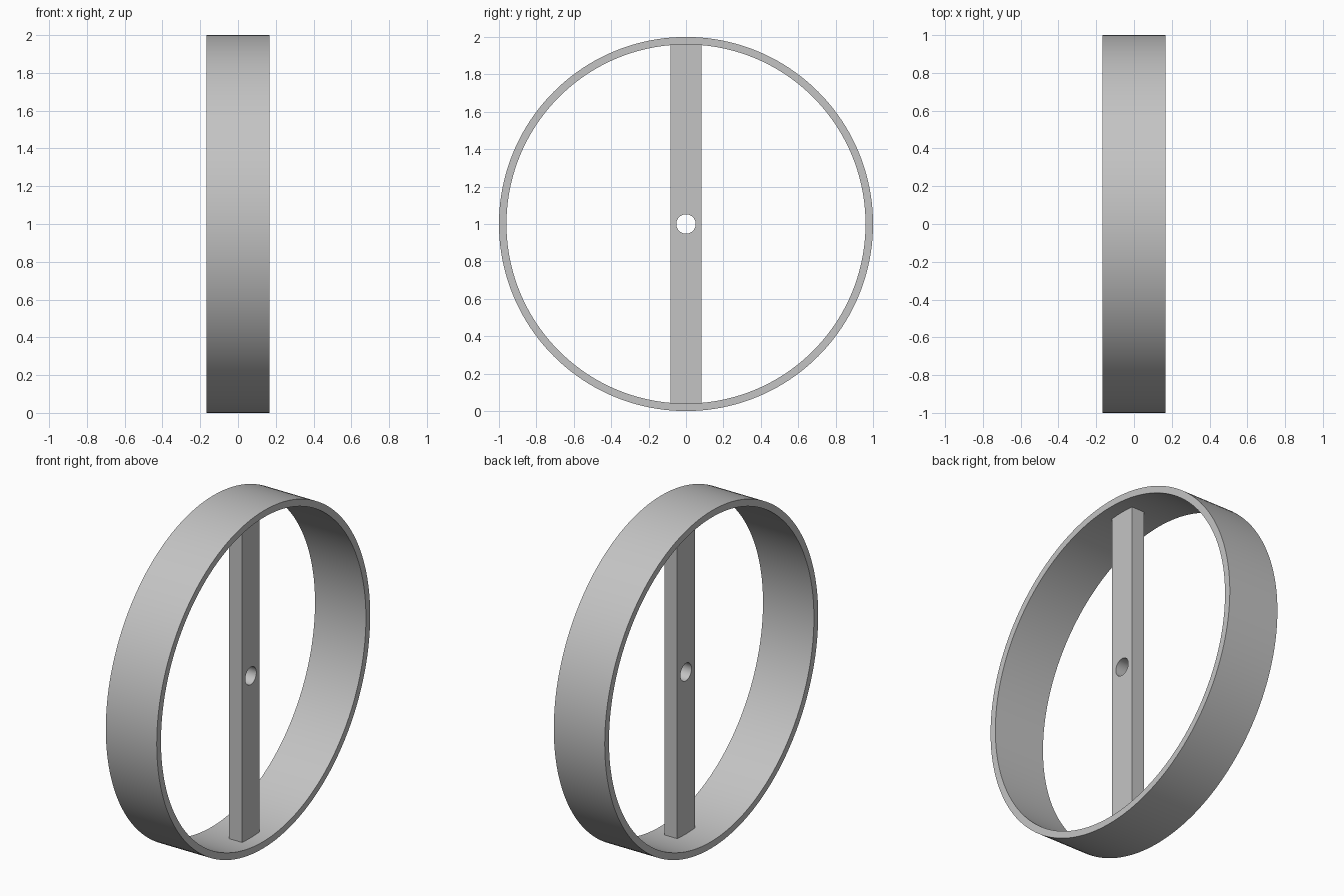
import bpy
import bmesh
from math import pi, radians, sin, cos, sqrt

RADIUS, INNER = 1.0, 0.96        # ring radii
HALF_WIDTH = 0.167               # half the ring width along x
BAR_HALF, BAR_DEPTH = 0.083, 0.084
HOLE = 0.052
SEGMENTS = 160

cube = bpy.data.objects.get("Cube")
if cube:
    bpy.data.objects.remove(cube, do_unlink=True)

grey = bpy.data.materials.new("plain_grey")
grey.use_nodes = True
colour = (0.55, 0.55, 0.55, 1)
grey.diffuse_color = colour
grey.node_tree.nodes["Principled BSDF"].inputs["Base Color"].default_value = colour


def circle(radius, count):
    return [(radius * cos(2 * pi * i / count), radius * sin(2 * pi * i / count))
            for i in range(count)]


def extruded_plate(name, outlines, x0, x1):
    """Fill closed (y, z) outlines, holes included, and extrude along x."""
    bm = bmesh.new()
    edges = []
    for outline in outlines:
        verts = [bm.verts.new((x0, y, z + RADIUS)) for y, z in outline]
        edges += [bm.edges.new((a, b)) for a, b in zip(verts, verts[1:] + verts[:1])]
    bmesh.ops.triangle_fill(bm, edges=edges, use_beauty=True)
    result = bmesh.ops.extrude_face_region(bm, geom=bm.faces[:], use_keep_orig=True)
    moved = [v for v in result["geom"] if isinstance(v, bmesh.types.BMVert)]
    bmesh.ops.translate(bm, vec=(x1 - x0, 0, 0), verts=moved)
    bmesh.ops.recalc_face_normals(bm, faces=bm.faces[:])
    bmesh.ops.dissolve_limit(bm, angle_limit=radians(0.1), verts=bm.verts[:], edges=bm.edges[:])
    mesh = bpy.data.meshes.new(name)
    bm.to_mesh(mesh)
    bm.free()
    mesh.materials.append(grey)
    obj = bpy.data.objects.new(name, mesh)
    bpy.context.collection.objects.link(obj)
    bpy.ops.object.select_all(action="DESELECT")
    obj.select_set(True)
    bpy.context.view_layer.objects.active = obj
    bpy.ops.object.shade_smooth_by_angle(angle=radians(30))
    return obj


# Outer ring
extruded_plate("ring", [circle(RADIUS, SEGMENTS), circle(INNER, SEGMENTS)],
               -HALF_WIDTH, HALF_WIDTH)

# Cross bar with a round centre hole, its ends curved to sit just inside the ring wall
END = INNER + 0.003
steps = [BAR_HALF * (i / 4 - 1) for i in range(9)]
top = [(-y, sqrt(END ** 2 - y ** 2)) for y in steps]
bottom = [(-y, -z) for y, z in top]
extruded_plate("cross_bar", [top + bottom, circle(HOLE, 48)], 0, BAR_DEPTH)
